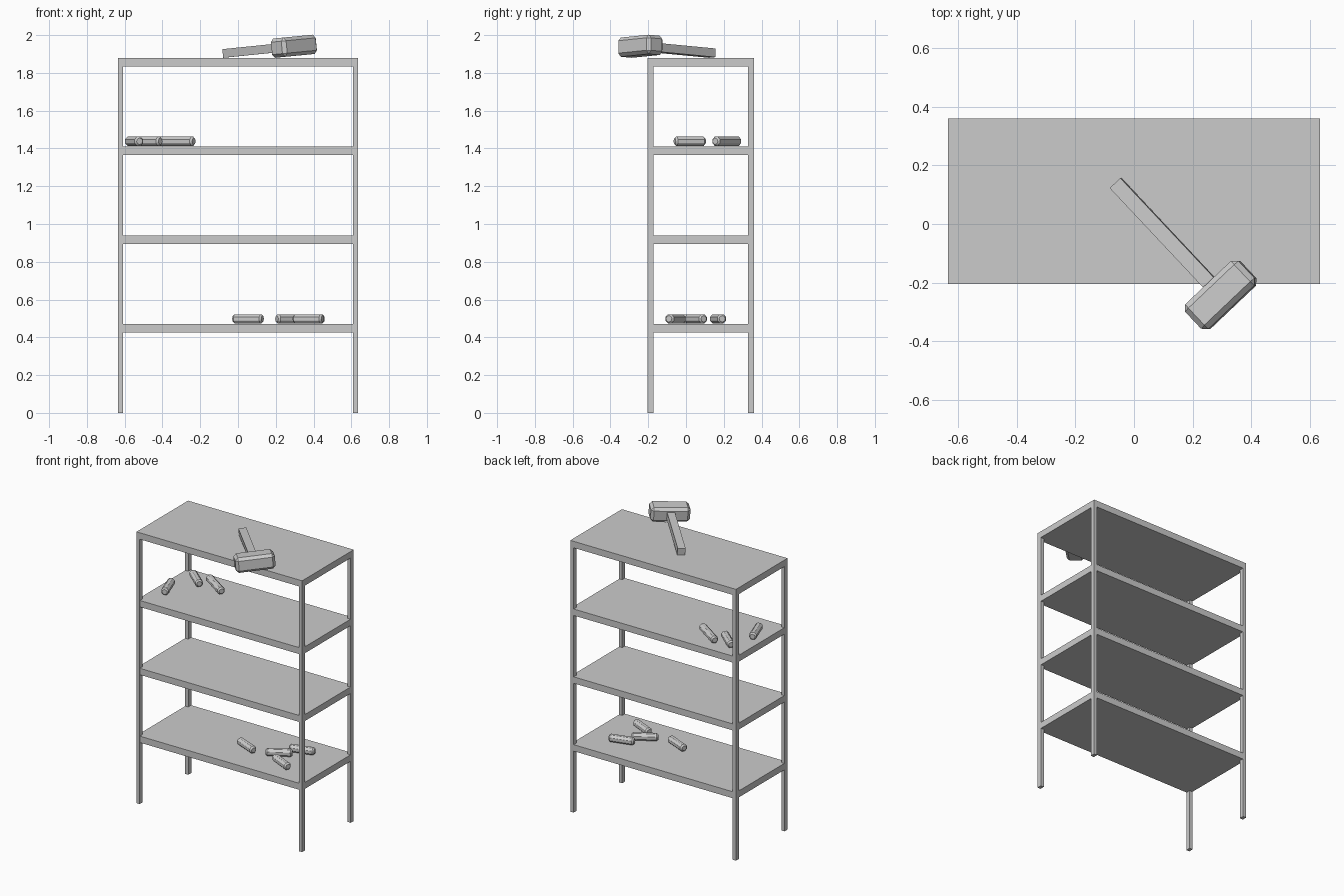
import bpy
import bmesh
from math import radians

if "Cube" in bpy.data.objects:
    bpy.data.objects.remove(bpy.data.objects["Cube"], do_unlink=True)

# Single plain grey finish
GREY = (0.6, 0.6, 0.6, 1)
grey = bpy.data.materials.new("plain grey")
grey.use_nodes = True
grey.diffuse_color = GREY
grey.node_tree.nodes["Principled BSDF"].inputs["Base Color"].default_value = GREY


def finish(bm, name):
    mesh = bpy.data.meshes.new(name)
    bm.to_mesh(mesh)
    bm.free()
    mesh.materials.append(grey)
    obj = bpy.data.objects.new(name, mesh)
    bpy.context.collection.objects.link(obj)
    return obj


def box_mesh(lo, hi):
    bm = bmesh.new()
    bmesh.ops.create_cube(bm, size=1)
    for v in bm.verts:
        v.co = [h if c > 0 else l for c, l, h in zip(v.co, lo, hi)]
    return bm


def bevel_ends(bm, axis, end, width):
    """Chamfer the edges that surround the two end faces along an axis."""
    rim = [e for e in bm.edges
           if all(abs(abs(v.co[axis]) - end) < 1e-4 for v in e.verts)]
    bmesh.ops.bevel(bm, geom=rim, offset=width, segments=1, affect='EDGES')


# Rack dimensions
X, FRONT, BACK = 0.635, -0.205, 0.36
POST_X, POST_Y = 0.025, 0.033
THICK, TOP, GAP = 0.045, 1.88, 0.47

# Corner posts
for side, sx in (("right", -X), ("left", X - POST_X)):
    for end, sy in (("front", FRONT), ("back", BACK - POST_Y)):
        finish(box_mesh((sx, sy, 0), (sx + POST_X, sy + POST_Y, TOP - THICK)),
               f"{end}_{side}_post")

# Shelves: the top one caps the posts, the others sit just inside them
for i in range(4):
    z = TOP - GAP * i
    inset = 0.002 if i else 0
    finish(box_mesh((inset - X, FRONT + inset, z - THICK),
                    (X - inset, BACK - inset, z)), f"shelf_{4 - i}")

# Loose rods lying on the shelves: x, y, shelf top, heading, length
RADIUS = 0.028
RODS = [
    (-0.55, 0.02, 1.41, 110, 0.17),
    (-0.475, 0.22, 1.41, -41, 0.17),
    (-0.325, 0.216, 1.41, -34, 0.22),
    (0.053, 0.02, 0.47, -23, 0.168),
    (0.278, 0.052, 0.47, 30, 0.168),
    (0.373, 0.17, 0.47, 15, 0.168),
    (0.372, -0.055, 0.47, -25, 0.168),
]
for i, (x, y, z, heading, length) in enumerate(RODS):
    bm = bmesh.new()
    bmesh.ops.create_cone(bm, cap_ends=True, segments=8, radius1=RADIUS,
                          radius2=RADIUS, depth=length)
    bevel_ends(bm, 2, length / 2, 0.01)
    rod = finish(bm, f"rod_{i + 1}")
    rod.location = (x, y, z + RADIUS)
    rod.rotation_euler = (0, radians(90), radians(heading))

# Mallet resting on the top shelf, head over the front edge
head_bm = box_mesh((-0.126, -0.058, -0.051), (0.126, 0.058, 0.051))
bevel_ends(head_bm, 0, 0.126, 0.018)
head = finish(head_bm, "mallet_head")
handle = finish(box_mesh((-0.025, 0.0, -0.023), (0.025, 0.525, 0.023)),
                "mallet_handle")
for part in (head, handle):
    part.location = (0.296, -0.242, 1.941)
    part.rotation_euler = (radians(-4), radians(-4), radians(43.5))
